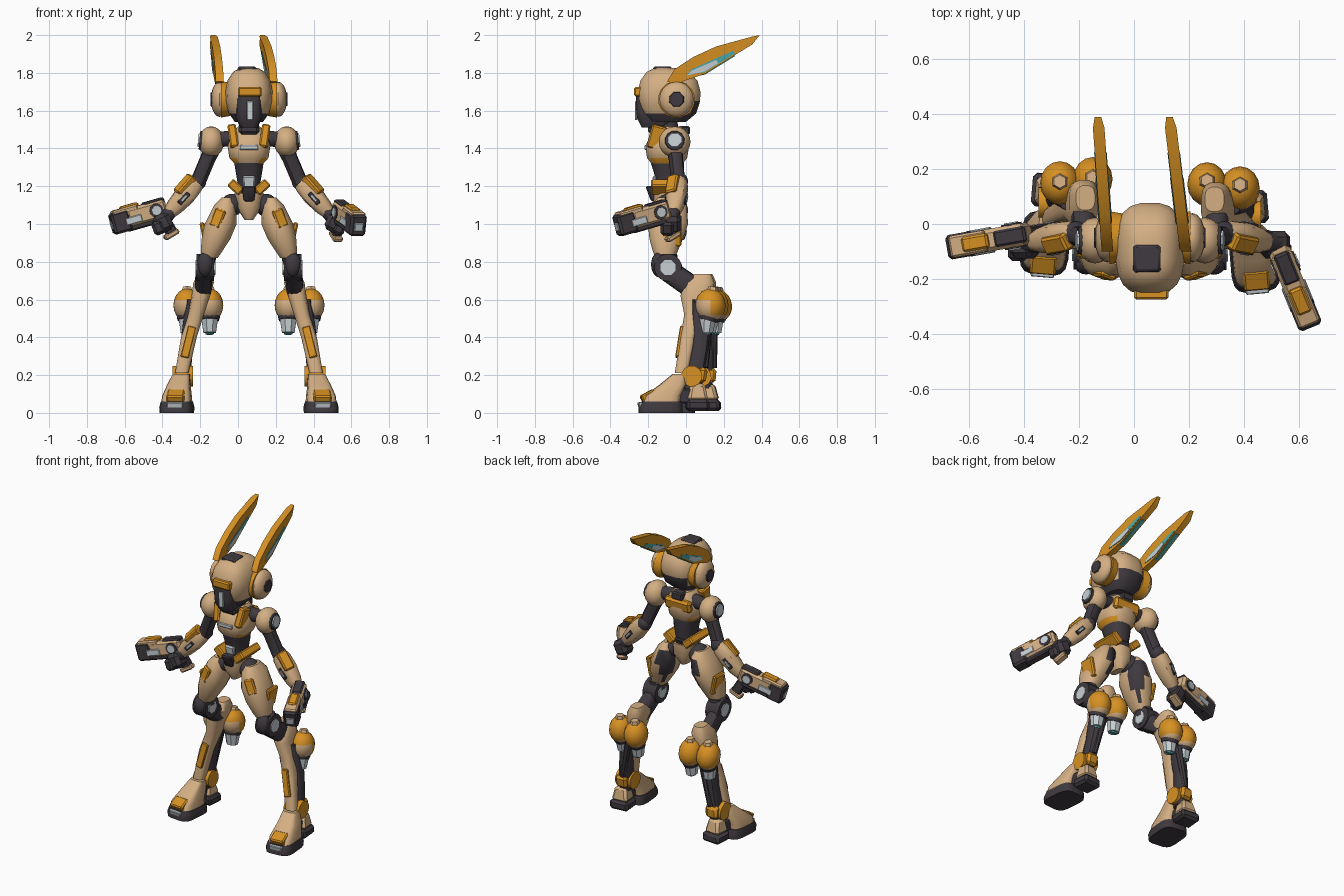
import bpy, bmesh, math
from mathutils import Matrix, Vector, Euler

cube = bpy.data.objects.get("Cube")
if cube:
    bpy.data.objects.remove(cube, do_unlink=True)


def material(name, rgb):
    m = bpy.data.materials.new(name)
    m.use_nodes = True
    m.diffuse_color = (*rgb, 1)
    m.node_tree.nodes["Principled BSDF"].inputs["Base Color"].default_value = (*rgb, 1)
    return m


CREAM = material("cream armour", (0.66, 0.43, 0.23))
ORANGE = material("orange armour", (0.68, 0.285, 0.017))
DARK = material("dark frame", (0.05, 0.042, 0.05))
SILVER = material("silver detail", (0.57, 0.63, 0.66))
TEAL = material("teal glow", (0.07, 0.4, 0.4))

CX = 0.058            # body axis
BODY = Matrix.Translation((CX, 0, 0))
FLIP = Matrix.Diagonal((-1, 1, 1, 1))
parts = []


def finish(name, bm, mat, pair=False, frame=Matrix(), rule=None, lag=0.0):
    """Turn a bmesh into one object, or into a left and a mirrored right one."""
    mats = mat if isinstance(mat, list) else [mat]
    for side in ((1, -1) if pair else (1,)):
        b = bm.copy()
        b.transform(BODY @ (FLIP if side < 0 else Matrix()) @ frame)
        bmesh.ops.recalc_face_normals(b, faces=b.faces)
        if rule:                           # rules see the distance from the body axis
            for f in b.faces:
                c = f.calc_center_median()
                f.material_index = int(rule(abs(c.x - CX), c.y, c.z))
        if side < 0:                       # the right leg stands slightly further back
            for v in b.verts:
                v.co.y += lag * max(0, 1 - v.co.z / 0.8)
        label = name if not pair else ("left_" if side > 0 else "right_") + name
        me = bpy.data.meshes.new(label)
        b.to_mesh(me)
        b.free()
        for m in mats:
            me.materials.append(m)
        ob = bpy.data.objects.new(label, me)
        bpy.context.collection.objects.link(ob)
        parts.append(ob)
    bm.free()


def aim(p, q):
    """Frame at p with local z towards q and local y upwards."""
    d = Vector(q) - Vector(p)
    return Matrix.Translation(p) @ d.to_track_quat("Z", "Y").to_matrix().to_4x4()


def loft(name, secs, mat, n=16, e=0.8, **kw):
    """Skin rounded rings given as (x, y, z, rx, ry)."""
    bm = bmesh.new()
    rings = []
    for x, y, z, rx, ry in secs:
        ring = []
        for i in range(n):
            a = math.tau * (i + 0.5) / n
            c, s = math.cos(a), math.sin(a)
            ring.append(bm.verts.new((x + rx * math.copysign(abs(c) ** e, c),
                                      y + ry * math.copysign(abs(s) ** e, s), z)))
        rings.append(ring)
    for lo, hi in zip(rings, rings[1:]):
        for i in range(n):
            j = (i + 1) % n
            bm.faces.new((lo[i], lo[j], hi[j], hi[i]))
    bm.faces.new(rings[0][::-1])
    bm.faces.new(rings[-1])
    finish(name, bm, mat, **kw)


def disc(name, p, q, r0, r1, mat, n=12, frame=Matrix(), **kw):
    length = (Vector(q) - Vector(p)).length
    loft(name, [(0, 0, 0, r0, r0), (0, 0, length, r1, r1)], mat, n, 1,
         frame=frame @ aim(p, q), **kw)


def block(name, pos, size, mat, rot=(0, 0, 0), bevel=0.008, taper=1, frame=Matrix(), **kw):
    bm = bmesh.new()
    bmesh.ops.create_cube(bm, size=1)
    for v in bm.verts:
        k = taper if v.co.z > 0 else 1
        v.co = Vector((v.co.x * size[0] * k, v.co.y * size[1] * k, v.co.z * size[2]))
    bmesh.ops.bevel(bm, geom=bm.edges[:], offset=bevel, segments=1, affect="EDGES")
    turn = Euler([math.radians(a) for a in rot]).to_matrix().to_4x4()
    finish(name, bm, mat, frame=frame @ Matrix.Translation(pos) @ turn, **kw)


def ball(name, pos, radii, mat, **kw):
    bm = bmesh.new()
    bmesh.ops.create_uvsphere(bm, u_segments=16, v_segments=10, radius=1)
    finish(name, bm, mat, frame=Matrix.Translation(pos) @ Matrix.Diagonal((*radii, 1)), **kw)


def blade(name, pts, x0, slope, thick, mat):
    """Extruded side profile that narrows at the rear tip."""
    bm = bmesh.new()
    sides = []
    for s in (-1, 1):
        sides.append([bm.verts.new((x0 + slope * y + s * thick * min(1, (.43 - y) * 14), y, z)) for y, z in pts])
        bm.faces.new(sides[-1])
    for i in range(len(pts)):
        j = (i + 1) % len(pts)
        bm.faces.new((sides[0][i], sides[0][j], sides[1][j], sides[1][i]))
    finish(name, bm, mat)


# Head
loft("head_shell", [(0, -.1, 1.54, .075, .1), (0, -.09, 1.585, .107, .145), (0, -.09, 1.65, .124, .166),
                    (0, -.09, 1.7, .126, .168), (0, -.09, 1.76, .115, .152), (0, -.1, 1.805, .085, .11),
                    (0, -.1, 1.825, .05, .07)], [CREAM, DARK], 20, .72,
     rule=lambda x, y, z: z < 1.565 or z < 1.65 and y > 0 and x < .09)
loft("visor", [(0, -.16, 1.51, .045, .075), (0, -.16, 1.56, .07, .1), (0, -.185, 1.61, .068, .08),
               (0, -.2, 1.685, .064, .064)], DARK, 16, .5)
block("visor_light", (0.005, -.264, 1.6), (.032, .012, .1), SILVER, bevel=.003)
block("forehead_block", (0.005, -.25, 1.7), (.125, .05, .05), ORANGE)
block("crown_panel", (-.01, -.125, 1.815), (.11, .11, .04), DARK, taper=.85)
disc("neck", (0, -.09, 1.46), (0, -.1, 1.57), .06, .05, DARK)
disc("ear_ring", (.1, -.05, 1.66), (.148, -.05, 1.66), .09, .098, ORANGE, 16, pair=True)
ball("ear_pod", (.155, -.05, 1.66), (.047, .09, .093), CREAM, pair=True)
disc("ear_hub", (.19, -.05, 1.66), (.203, -.05, 1.66), .045, .038, DARK, 8, pair=True)

# Long swept ears with inlays
ear = [(-.1, 1.755), (-.06, 1.82), (.04, 1.885), (.16, 1.94), (.35, 1.992), (.39, 2), (.35, 1.95), (.26, 1.895),
       (.1, 1.795), (-.06, 1.74)]
inlay = [(.0, 1.785), (.03, 1.82), (.25, 1.917), (.26, 1.903), (.1, 1.805)]
core = [(.005, 1.786), (.03, 1.812), (.16, 1.868), (.17, 1.851), (.1, 1.808)]
for side, x0, slope in (("left", .118, -.12), ("right", -.162, -.07)):
    blade(side + "_ear", ear, x0, slope, .021, ORANGE)
    blade(side + "_ear_inlay", inlay, x0, slope, .023, TEAL)
    blade(side + "_ear_core", core, x0, slope, .025, SILVER)
    blade(side + "_ear_channel", [(y, z - .014) for y, z in inlay], x0, slope, .012, TEAL)

# Torso
loft("chest", [(0, -.1, 1.3, .06, .07), (0, -.1, 1.35, .105, .108), (0, -.1, 1.41, .115, .118),
               (0, -.09, 1.47, .1, .1), (0, -.08, 1.515, .06, .065)], [CREAM, ORANGE],
     rule=lambda x, y, z: 1.31 < z < 1.34 and x > .05 and y > -.17)
block("chest_light", (0, -.213, 1.405), (.1, .015, .025), SILVER, bevel=.004)
block("chest_strap", (.083, -.155, 1.46), (.045, .08, .125), ORANGE, (-15, 8, 0), pair=True)
block("collar_front", (0, -.15, 1.5), (.11, .1, .05), DARK, bevel=.015)
block("back_yoke", (0, -.005, 1.435), (.19, .045, .08), ORANGE, (-10, 0, 0), bevel=.015)
block("back_pack", (0, -.01, 1.495), (.08, .06, .05), DARK)
loft("waist", [(0, -.09, 1.08, .06, .07), (0, -.09, 1.2, .058, .07), (0, -.09, 1.27, .07, .08),
               (0, -.1, 1.33, .08, .09)], DARK)
block("belly_plate", (0, -.163, 1.225), (.06, .02, .06), SILVER, (8, 0, 0), taper=1.2)
loft("pelvis", [(0, -.09, 1.02, .022, .05), (0, -.09, 1.09, .07, .085), (0, -.09, 1.165, .078, .085)], CREAM)
block("pelvis_core", (0, -.11, 1.16), (.055, .15, .08), DARK, taper=1.4)
block("belt", (.07, -.09, 1.195), (.08, .19, .05), ORANGE, (0, -42, 0), pair=True)

# Arms
disc("shoulder_socket", (.06, -.07, 1.455), (.2, -.06, 1.445), .045, .04, DARK, pair=True)
ball("shoulder", (.2, -.06, 1.435), (.068, .084, .082), CREAM, pair=True)
disc("shoulder_ring", (.23, -.06, 1.44), (.262, -.06, 1.443), .058, .05, DARK, pair=True)
disc("shoulder_cap", (.25, -.06, 1.443), (.269, -.06, 1.445), .043, .038, SILVER, 8, pair=True)
loft("upper_arm", [(0, 0, 0, .045, .045), (0, 0, .06, .036, .04), (0, 0, .2, .036, .04)], DARK, 12,
     frame=aim((.195, -.06, 1.4), (.275, -.04, 1.21)), pair=True)
ball("elbow", (.27, -.035, 1.225), (.044, .046, .046), DARK, pair=True)
arm = aim((.262, -.035, 1.24), (.425, -.065, 1.055))
loft("forearm", [(0, 0, 0, .03, .035), (0, 0, .045, .052, .05), (0, 0, .12, .056, .055), (0, 0, .2, .046, .046),
                 (0, 0, .24, .034, .036)], CREAM, 12, frame=arm, pair=True)
block("forearm_guard", (-.02, .038, .08), (.065, .045, .12), ORANGE, (0, 0, 20), frame=arm, pair=True)
for s in (-1, 1):
    tag = "front" if s > 0 else "rear"
    block("forearm_slot_" + tag, (s * .048, 0, .14), (.02, .028, .075), DARK, bevel=.004, frame=arm, pair=True)
    block("forearm_light_" + tag, (s * .054, 0, .14), (.016, .016, .045), SILVER, bevel=.003, frame=arm, pair=True)
disc("wrist", (.41, -.065, 1.07), (.455, -.07, 1.02), .035, .04, DARK, pair=True)
block("hand", (.455, -.075, 1.005), (.095, .1, .1), DARK, (0, 25, 0), bevel=.022, pair=True)
block("fingers", (.48, -.1, .98), (.06, .07, .075), DARK, (0, 20, 0), bevel=.015, pair=True)

# Hand blasters
for side, p, q in (("left", (.475, -.105, 1.075), (.6, -.41, .985)), ("right", (-.45, -.035, 1.085), (-.73, -.085, 1.005))):
    f = aim(p, q)
    block(side + "_blaster_body", (0, 0, .1), (.082, .1, .22), CREAM, frame=f, bevel=.015)
    block(side + "_blaster_rail", (0, .045, .05), (.06, .025, .12), DARK, frame=f)
    block(side + "_blaster_underside", (0, -.045, .12), (.06, .05, .2), DARK, frame=f)
    block(side + "_blaster_muzzle", (0, -.008, .245), (.09, .115, .1), DARK, frame=f, bevel=.012)
    block(side + "_blaster_top_cover", (0, .035, .21), (.08, .05, .14), CREAM, frame=f)
    block(side + "_blaster_sight", (0, .055, .18), (.055, .03, .1), ORANGE, frame=f)
    block(side + "_blaster_bore", (0, -.015, .294), (.05, .045, .01), SILVER, frame=f, bevel=.004)
    block(side + "_blaster_grip", (0, -.08, .01), (.05, .12, .06), DARK, (15, 0, 0), frame=f)
    block(side + "_blaster_grip_foot", (0, -.145, 0), (.055, .03, .085), CREAM, (15, 0, 0), frame=f)
    disc(side + "_blaster_ring", (-.046, .0, .05), (.046, .0, .05), .038, .038, DARK, frame=f)
    disc(side + "_blaster_axle", (-.05, .0, .05), (.05, .0, .05), .026, .026, SILVER, 8, frame=f)
    block(side + "_blaster_vents", (0, -.015, .18), (.094, .04, .09), SILVER, frame=f, bevel=.004)

# Legs
LEG = dict(pair=True, lag=0.065)
ball("hip_joint", (.09, -.09, 1.1), (.06, .07, .06), DARK, **LEG)
loft("thigh", [(.115, -.09, 1.14, .03, .06), (.125, -.09, 1.1, .06, .095), (.15, -.095, 1.0, .086, .108),
               (.175, -.105, .92, .077, .09), (.2, -.11, .85, .056, .065), (.21, -.11, .82, .045, .05)],
     [CREAM, DARK], e=.85, rule=lambda x, y, z: y > -.06 and x < .15 and z < 1.07, **LEG)
block("thigh_front_plate", (.165, -.186, 1.03), (.06, .025, .1), ORANGE, (-6, -20, 20), **LEG)
block("thigh_side_plate", (.236, -.075, .945), (.027, .1, .13), ORANGE, (0, 12, 0), **LEG)
loft("knee_upper_link", [(.23, -.1, .72, .048, .055), (.22, -.1, .84, .048, .055)], DARK, 12, **LEG)
disc("knee", (.185, -.095, .77), (.278, -.095, .77), .073, .073, DARK, 16, **LEG)
ball("knee_cap", (.232, -.145, .785), (.045, .04, .065), DARK, **LEG)
disc("knee_hub", (.178, -.095, .77), (.284, -.095, .77), .044, .044, SILVER, 8, **LEG)
loft("knee_lower_link", [(0, 0, 0, .045, .06), (0, 0, .17, .045, .06)], DARK, 12,
     frame=aim((.235, -.09, .75), (.245, .05, .65)), **LEG)
loft("shin", [(.298 + .058, -.025, .21, .036, .035), (.318, .01, .4, .042, .04), (.28, .045, .52, .042, .055),
              (.255, .055, .62, .05, .085), (.24, .07, .69, .055, .082), (.235, .09, .735, .035, .045)], CREAM, e=.7, **LEG)
block("shin_panel", (.321, -.034, .375), (.045, .02, .17), ORANGE, (-9, -14, 0), bevel=.005, **LEG)
loft("calf_frame", [(.355, .035, .13, .04, .05), (.33, .075, .35, .036, .045), (.285, .09, .6, .05, .06)], DARK, 12, **LEG)
disc("calf_piston", (.34, .1, .24), (.285, .12, .5), .018, .026, DARK, 8, **LEG)

# Calf thrusters: two pods on each leg
for i, (x, y) in enumerate(((.208, .145), (.328, .13))):
    tag = ("inner_", "outer_")[i]
    ball(tag + "thruster", (x, y, .57), (.072, .08, .088), [ORANGE, CREAM],
         rule=lambda d, cy, z: z < (.59 if cy < .13 else .53), **LEG)
    disc(tag + "thruster_cap", (x, y + .01, .64), (x, y + .014, .668), .034, .024, CREAM, 6, **LEG)
    disc(tag + "nozzle_collar", (x, y - .01, .51), (x, y - .016, .49), .056, .05, DARK, **LEG)
    disc(tag + "nozzle", (x, y - .015, .495), (x, y - .022, .425), .047, .036, SILVER, 8, **LEG)
    disc(tag + "nozzle_glow", (x, y - .02, .43), (x, y - .024, .42), .026, .024, TEAL, 8, **LEG)

# Ankles and feet
disc("ankle", (.295, .03, .195), (.405, .03, .195), .056, .056, ORANGE, **LEG)
block("ankle_rear_guard", (.35, .085, .2), (.08, .05, .08), ORANGE, (-10, 0, 0), bevel=.015, **LEG)
foot = Matrix.Translation((.37, 0, 0)) @ Matrix.Rotation(math.radians(5), 4, "Z")
loft("foot_shell", [(0, -.135, .05, .08, .1), (0, -.125, .09, .076, .095), (-.005, -.07, .15, .06, .068),
                    (-.015, -.035, .205, .045, .035)], CREAM, e=.5, frame=foot, **LEG)
loft("foot_sole", [(0, -.135, 0, .088, .115), (0, -.135, .03, .09, .115), (0, -.13, .06, .082, .105)], DARK, e=.5,
     frame=foot, **LEG)
block("toe_cap", (0, -.2, .088), (.095, .08, .045), ORANGE, (28, 0, 0), frame=foot, **LEG)
block("toe_light", (0, -.243, .042), (.085, .02, .03), SILVER, (15, 0, 0), bevel=.004, frame=foot, **LEG)
block("heel_sole", (0, .06, .04), (.13, .12, .06), DARK, bevel=.015, frame=foot, **LEG)
block("heel_shell", (0, .06, .11), (.11, .11, .09), CREAM, bevel=.015, taper=.7, frame=foot, **LEG)
block("arch_link", (0, -.01, .09), (.07, .1, .08), DARK, frame=foot, **LEG)

# Smooth shading with sharp edges kept
bpy.ops.object.select_all(action="DESELECT")
for ob in parts:
    ob.select_set(True)
bpy.context.view_layer.objects.active = parts[0]
bpy.ops.object.shade_smooth_by_angle(angle=math.radians(35))
